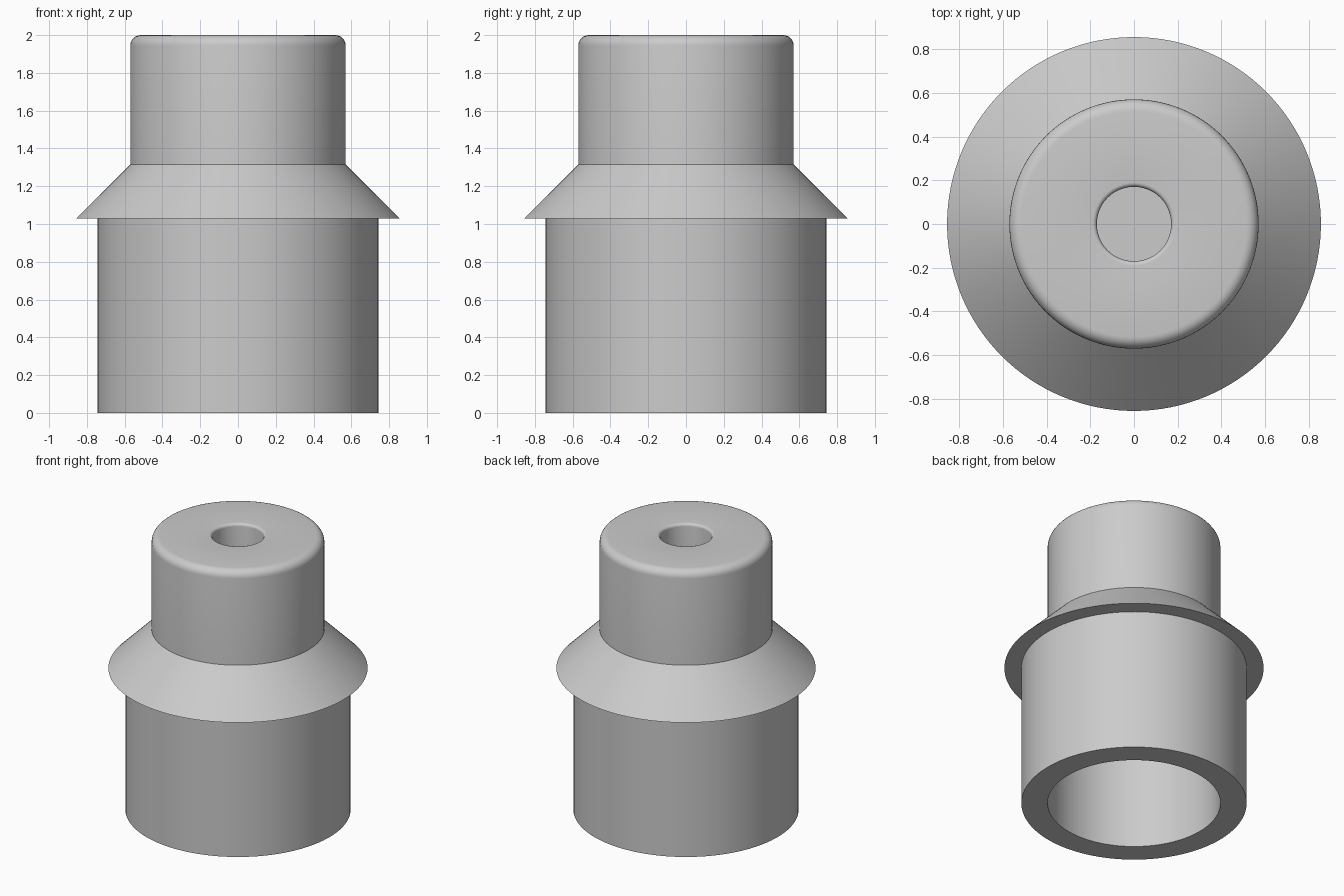
import bpy, bmesh, math

if "Cube" in bpy.data.objects:
    bpy.data.objects.remove(bpy.data.objects["Cube"], do_unlink=True)

SEGMENTS = 128
SLEEVE_R, PLUG_R, COLLAR_R, HOLE_R = 0.743, 0.57, 0.855, 0.17
COLLAR_Z, SHOULDER_Z, TOP_Z = 1.03, 1.315, 2.0
BORE_TOP, HOLE_FLOOR = 1.03, 1.4

grey = bpy.data.materials.new("plain grey")
grey.use_nodes = True
colour = (0.6, 0.6, 0.6, 1)
grey.diffuse_color = colour
grey.node_tree.nodes["Principled BSDF"].inputs["Base Color"].default_value = colour


def fillet(cx, cz, r, start, end, steps=6):
    """Points of an arc, angles in degrees."""
    angles = [math.radians(start + (end - start) * i / steps) for i in range(steps + 1)]
    return [(cx + r * math.cos(a), cz + r * math.sin(a)) for a in angles]


def lathe(name, profile, closed=False):
    """Spin an (r, z) profile about the z axis."""
    bm = bmesh.new()
    verts = [bm.verts.new((r, 0, z)) for r, z in profile]
    pairs = list(zip(verts, verts[1:]))
    if closed:
        pairs.append((verts[-1], verts[0]))
    edges = [bm.edges.new(p) for p in pairs]
    bmesh.ops.spin(bm, geom=verts + edges, cent=(0, 0, 0), axis=(0, 0, 1),
                   angle=math.tau, steps=SEGMENTS, use_merge=True)
    bmesh.ops.remove_doubles(bm, verts=bm.verts, dist=1e-5)
    bmesh.ops.recalc_face_normals(bm, faces=bm.faces)
    mesh = bpy.data.meshes.new(name)
    bm.to_mesh(mesh)
    bm.free()
    mesh.materials.append(grey)
    obj = bpy.data.objects.new(name, mesh)
    bpy.context.collection.objects.link(obj)
    bpy.ops.object.select_all(action="DESELECT")
    obj.select_set(True)
    bpy.context.view_layer.objects.active = obj
    bpy.ops.object.shade_smooth_by_angle(angle=math.radians(30))
    return obj


# Hollow sleeve with the flared conical collar
lathe("sleeve_with_collar", [
    (PLUG_R, 0), (SLEEVE_R, 0), (SLEEVE_R, COLLAR_Z), (COLLAR_R, COLLAR_Z),
    (SLEEVE_R, SHOULDER_Z - (SLEEVE_R - PLUG_R)), (PLUG_R, SHOULDER_Z)], closed=True)

# Rounded plug with a blind hole in its top
EDGE, LIP = 0.055, 0.02
lathe("plug",
      [(0, BORE_TOP), (PLUG_R, BORE_TOP)]
      + fillet(PLUG_R - EDGE, TOP_Z - EDGE, EDGE, 0, 90)
      + fillet(HOLE_R + LIP, TOP_Z - LIP, LIP, 90, 180)
      + [(HOLE_R, HOLE_FLOOR), (0, HOLE_FLOOR)])
